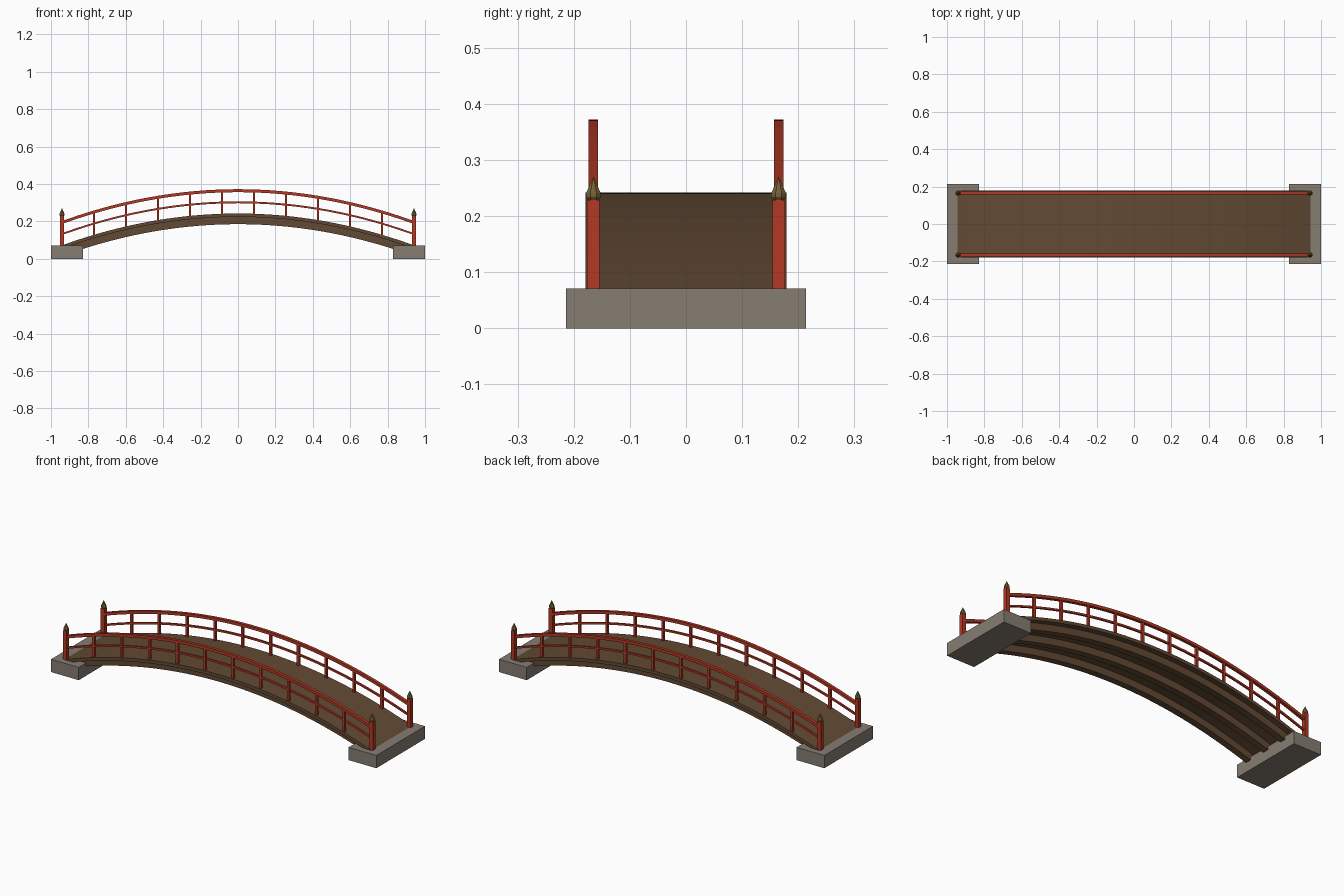
import bpy
import bmesh
from math import cos, sin, tau

cube = bpy.data.objects.get("Cube")
if cube:
    bpy.data.objects.remove(cube, do_unlink=True)

SPAN = 0.941        # half distance between end posts
CROWN = 0.242       # deck height at mid-span
RISE = 0.17         # drop from crown to deck ends
RAIL_Y = 0.165
BAYS = 11


def material(name, r, g, b):
    m = bpy.data.materials.new(name)
    m.use_nodes = True
    m.diffuse_color = (r, g, b, 1)
    m.node_tree.nodes["Principled BSDF"].inputs["Base Color"].default_value = (r, g, b, 1)
    return m


stone = material("grey stone", 0.235, 0.205, 0.17)
wood = material("brown wood", 0.122, 0.068, 0.034)
red = material("red lacquer", 0.45, 0.04, 0.018)
bronze = material("aged bronze", 0.18, 0.12, 0.038)


def arch(x):
    """Deck surface height along the span."""
    return CROWN - RISE * (x / SPAN) ** 2


def finish(name, bm, mat):
    bmesh.ops.recalc_face_normals(bm, faces=bm.faces)
    mesh = bpy.data.meshes.new(name)
    bm.to_mesh(mesh)
    bm.free()
    mesh.materials.append(mat)
    obj = bpy.data.objects.new(name, mesh)
    bpy.context.collection.objects.link(obj)
    return obj


def box(name, mat, x, y, z0, z1, sx, sy):
    bm = bmesh.new()
    bmesh.ops.create_cube(bm, size=1)
    for v in bm.verts:
        v.co = (x + v.co.x * sx, y + v.co.y * sy, z0 + (v.co.z + 0.5) * (z1 - z0))
    return finish(name, bm, mat)


def arched_bar(name, mat, y, width, low, high, half=SPAN, steps=44):
    """Rectangular section swept along the arch, offset from the deck surface."""
    bm = bmesh.new()
    rings = []
    for i in range(steps + 1):
        x = half * (2 * i / steps - 1)
        z = arch(x)
        rings.append([bm.verts.new((x, y + s * width / 2, z + h))
                      for s, h in ((-1, low), (1, low), (1, high), (-1, high))])
    for a, b in zip(rings, rings[1:]):
        for k in range(4):
            n = (k + 1) % 4
            bm.faces.new((a[k], a[n], b[n], b[k]))
    bm.faces.new(rings[0])
    bm.faces.new(rings[-1])
    return finish(name, bm, mat)


def finial(name, mat, x, y, z):
    """Pointed cap turned from a small profile."""
    sides = 8
    bm = bmesh.new()
    rings = []
    for r, h in ((0.010, 0), (0.0145, 0.006), (0.0145, 0.012), (0.008, 0.026)):
        rings.append([bm.verts.new((x + r * cos(tau * (k + 0.5) / sides),
                                    y + r * sin(tau * (k + 0.5) / sides), z + h))
                      for k in range(sides)])
    tip = bm.verts.new((x, y, z + 0.043))
    for k in range(sides):
        n = (k + 1) % sides
        for a, b in zip(rings, rings[1:]):
            bm.faces.new((a[k], a[n], b[n], b[k]))
        bm.faces.new((rings[-1][k], rings[-1][n], tip))
    bm.faces.new(rings[0])
    return finish(name, bm, mat)


# Stone abutments
for side, s in (("left", 1), ("right", -1)):
    box(f"{side}_abutment", stone, s * 0.915, 0, 0, 0.071, 0.17, 0.427)

# Deck and the three beams carrying it
arched_bar("deck", wood, 0, 0.358, -0.018, 0, half=0.947)
for label, y in (("front", -0.13), ("middle", 0), ("back", 0.13)):
    arched_bar(f"{label}_beam", wood, y, 0.036, -0.057, -0.018, half=0.93)

# Railings
for label, s in (("front", -1), ("back", 1)):
    y = s * RAIL_Y
    arched_bar(f"{label}_top_rail", red, y, 0.017, 0.114, 0.13)
    arched_bar(f"{label}_middle_rail", red, y, 0.010, 0.055, 0.065)
    for i in range(1, BAYS):
        x = SPAN * (2 * i / BAYS - 1)
        box(f"{label}_baluster_{i}", red, x, y, arch(x) - 0.005, arch(x) + 0.116, 0.013, 0.013)
    for side, t in (("left", 1), ("right", -1)):
        box(f"{label}_{side}_end_post", red, t * SPAN, y, 0.06, 0.229, 0.022, 0.022)
        finial(f"{label}_{side}_finial", bronze, t * SPAN, y, 0.228)
